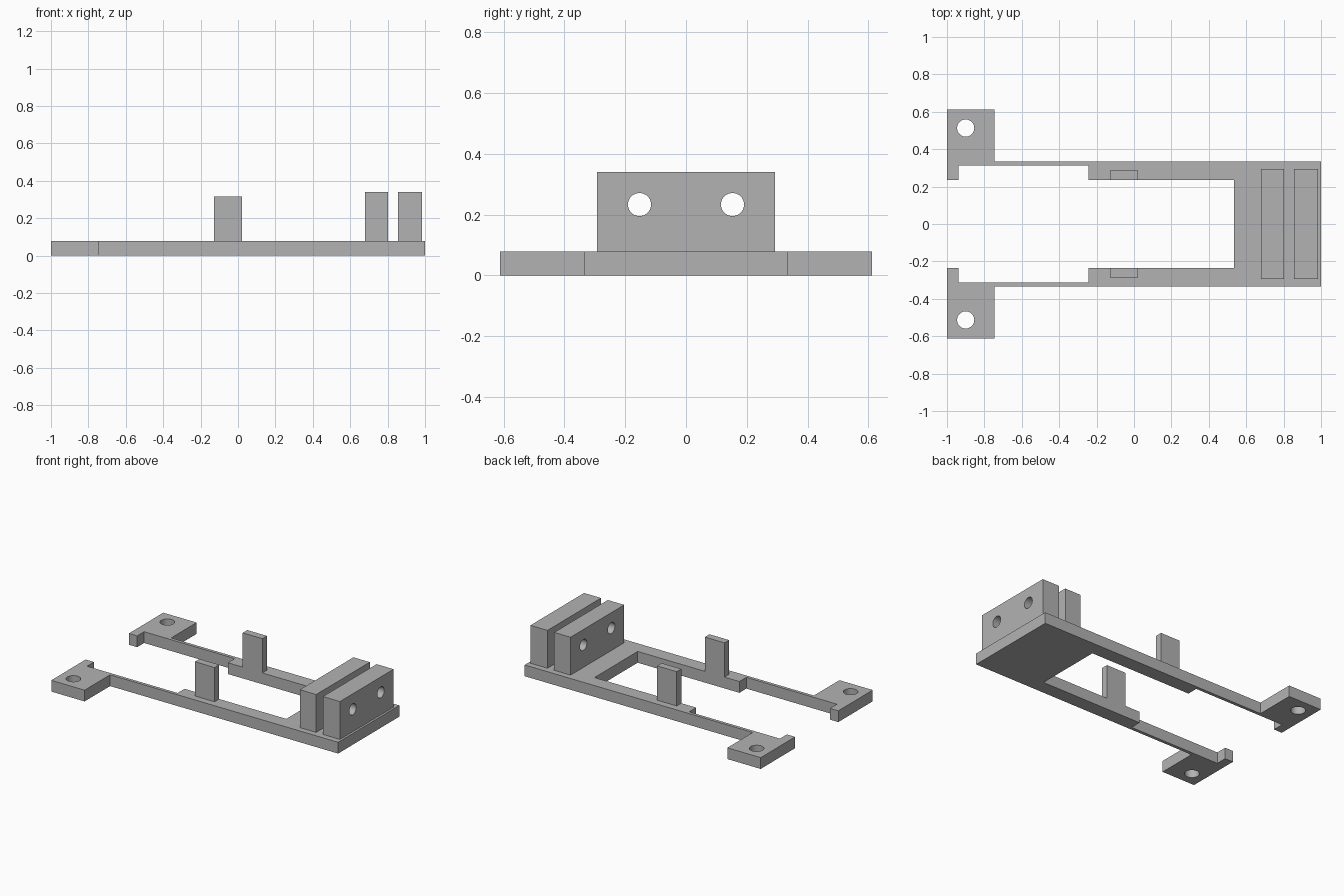
import bpy, bmesh, math
from mathutils import Matrix

cube = bpy.data.objects.get("Cube")
if cube:
    bpy.data.objects.remove(cube, do_unlink=True)

grey = bpy.data.materials.new("plain grey")
grey.use_nodes = True
colour = (0.45, 0.45, 0.45, 1)
grey.diffuse_color = colour
grey.node_tree.nodes["Principled BSDF"].inputs["Base Color"].default_value = colour

BASE = 0.078


def add_object(name, bm):
    bmesh.ops.recalc_face_normals(bm, faces=bm.faces)
    mesh = bpy.data.meshes.new(name)
    bm.to_mesh(mesh)
    bm.free()
    mesh.materials.append(grey)
    obj = bpy.data.objects.new(name, mesh)
    bpy.context.collection.objects.link(obj)
    return obj


def plate(name, outline, z0, z1):
    """Extrude a flat outline upwards from z0 to z1."""
    bm = bmesh.new()
    face = bm.faces.new([bm.verts.new((x, y, z0)) for x, y in outline])
    top = bmesh.ops.extrude_face_region(bm, geom=[face])["geom"]
    verts = [v for v in top if isinstance(v, bmesh.types.BMVert)]
    bmesh.ops.translate(bm, verts=verts, vec=(0, 0, z1 - z0))
    return add_object(name, bm)


def box(name, x0, x1, y0, y1, z0, z1):
    return plate(name, [(x0, y0), (x1, y0), (x1, y1), (x0, y1)], z0, z1)


def drill(obj, centre, radius, axis):
    """Cut a round hole through an object along the named axis."""
    bm = bmesh.new()
    turn = Matrix.Rotation(math.pi / 2, 4, "Y") if axis == "X" else Matrix()
    bmesh.ops.create_cone(bm, cap_ends=True, segments=40, radius1=radius,
                          radius2=radius, depth=0.5,
                          matrix=Matrix.Translation(centre) @ turn)
    cutter = add_object("hole_cutter", bm)
    cutter.hide_render = True
    mod = obj.modifiers.new("hole", "BOOLEAN")
    mod.operation = "DIFFERENCE"
    mod.solver = "EXACT"
    mod.object = cutter
    bpy.context.view_layer.objects.active = obj
    bpy.ops.object.modifier_apply(modifier=mod.name)
    bpy.data.objects.remove(cutter, do_unlink=True)


# Base frame: one half of the outline, mirrored across the long axis
half = [(1, 0.334), (-0.745, 0.334), (-0.745, 0.612), (-1, 0.612),
        (-1, 0.236), (-0.937, 0.236), (-0.937, 0.312), (-0.243, 0.312),
        (-0.243, 0.236), (0.535, 0.236)]
frame = plate("base_frame", half + [(x, -y) for x, y in reversed(half)], 0, BASE)
for side in (-1, 1):
    drill(frame, (-0.9, side * 0.513, BASE / 2), 0.046, "Z")

# Upright posts on the inner edges of the rails
for name, side in (("left_post", -1), ("right_post", 1)):
    y0, y1 = sorted((side * 0.236, side * 0.286))
    box(name, -0.129, 0.021, y0, y1, BASE, 0.315)

# Pair of drilled clamp blocks across the wide end
blocks = [box("inner_clamp_block", 0.678, 0.803, -0.293, 0.293, BASE, 0.34),
          box("outer_clamp_block", 0.855, 0.985, -0.293, 0.293, BASE, 0.34)]
for block in blocks:
    for side in (-1, 1):
        drill(block, (0.83, side * 0.153, 0.233), 0.038, "X")

# Smooth the hole walls, keep the corners sharp
for obj in [frame] + blocks:
    bpy.ops.object.select_all(action="DESELECT")
    obj.select_set(True)
    bpy.context.view_layer.objects.active = obj
    bpy.ops.object.shade_smooth_by_angle(angle=math.radians(30))
